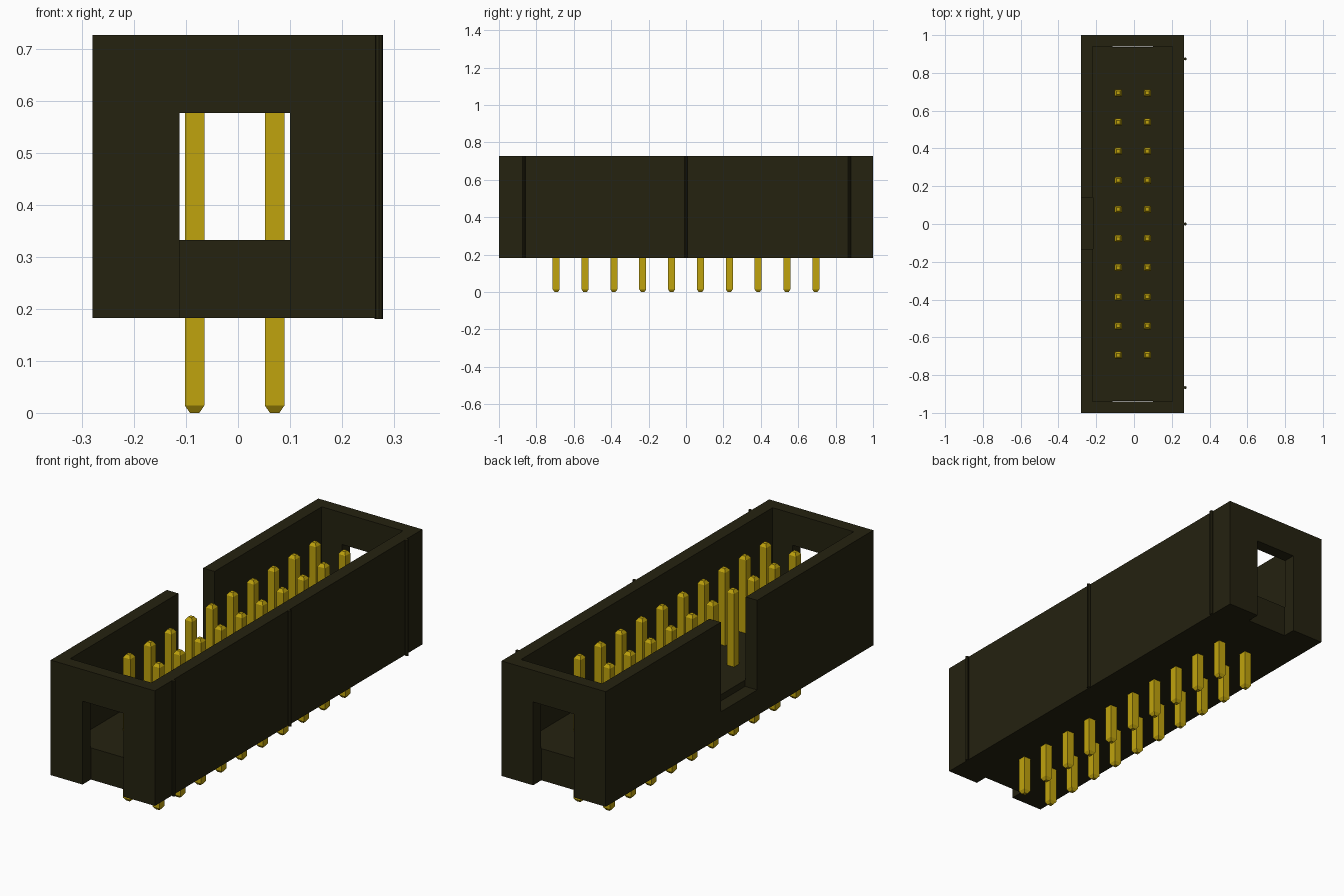
import bpy
import bmesh
from mathutils import Matrix

cube = bpy.data.objects.get("Cube")
if cube:
    bpy.data.objects.remove(cube, do_unlink=True)


def material(name, rgb):
    m = bpy.data.materials.new(name)
    m.use_nodes = True
    m.diffuse_color = (*rgb, 1)
    m.node_tree.nodes["Principled BSDF"].inputs["Base Color"].default_value = (*rgb, 1)
    return m


black = material("black plastic", (0.018, 0.016, 0.005))
gold = material("gold metal", (0.53, 0.37, 0.004))


def finish(name, bm, mat):
    me = bpy.data.meshes.new(name)
    bm.to_mesh(me)
    bm.free()
    me.materials.append(mat)
    ob = bpy.data.objects.new(name, me)
    bpy.context.collection.objects.link(ob)
    return ob


def box(name, lo, hi, mat):
    bm = bmesh.new()
    size = [b - a for a, b in zip(lo, hi)]
    mid = [(a + b) / 2 for a, b in zip(lo, hi)]
    bmesh.ops.create_cube(bm, size=1, matrix=Matrix.Translation(mid) @ Matrix.Diagonal((*size, 1)))
    return finish(name, bm, mat)


# Shroud dimensions
X0, X1, Z0, Z1 = -0.28, 0.265, 0.183, 0.727
FLOOR, WALL = 0.333, 0.06

# Shroud: block with a cavity, a key notch in one side and a slot in each end
shroud = box("shroud", (X0, -1, Z0), (X1, 1, Z1), black)
cutters = [
    box("cavity_cutter", (X0 + WALL, -1 + WALL, FLOOR), (X1 - WALL, 1 - WALL, 1), black),
    box("key_notch_cutter", (-0.4, -0.132, 0.303), (X0 + WALL + 0.003, 0.139, 1), black),
    box("front_slot_cutter", (-0.113, -1.1, 0.1), (0.1, -0.938, 0.577), black),
    box("back_slot_cutter", (-0.113, 0.938, 0.1), (0.1, 1.1, 0.577), black),
]
bpy.context.view_layer.objects.active = shroud
for c in cutters:
    c.hide_render = True
    mod = shroud.modifiers.new(c.name, 'BOOLEAN')
    mod.operation = 'DIFFERENCE'
    mod.solver = 'EXACT'
    mod.object = c
    bpy.ops.object.modifier_apply(modifier=mod.name)
    bpy.data.objects.remove(c, do_unlink=True)

# Thin vertical ribs on the plain side
for i, y in enumerate((-0.866, 0.0, 0.874)):
    bm = bmesh.new()
    bmesh.ops.create_cone(bm, cap_ends=True, segments=8, radius1=0.008, radius2=0.008,
                          depth=Z1 - Z0 + 0.002,
                          matrix=Matrix.Translation((0.271, y, (Z0 + Z1) / 2 - 0.001)))
    finish(f"side_rib_{i + 1}", bm, black)


# Square pin with tapered tips, skinned through four square rings
def pin(name, x, y):
    bm = bmesh.new()
    rings = []
    for z, r in ((0, 0.009), (0.014, 0.0187), (0.678, 0.0187), (0.692, 0.009)):
        rings.append([bm.verts.new((x + sx * r, y + sy * r, z))
                      for sx, sy in ((-1, -1), (1, -1), (1, 1), (-1, 1))])
    bm.faces.new(rings[0][::-1])
    bm.faces.new(rings[-1])
    for a, b in zip(rings, rings[1:]):
        for k in range(4):
            n = (k + 1) % 4
            bm.faces.new((a[k], a[n], b[n], b[k]))
    return finish(name, bm, gold)


# Two rows of ten pins
for row, x in (("right", -0.0835), ("left", 0.0705)):
    for i in range(10):
        pin(f"{row}_pin_{i + 1}", x, (i - 4.5) * 0.1542)
